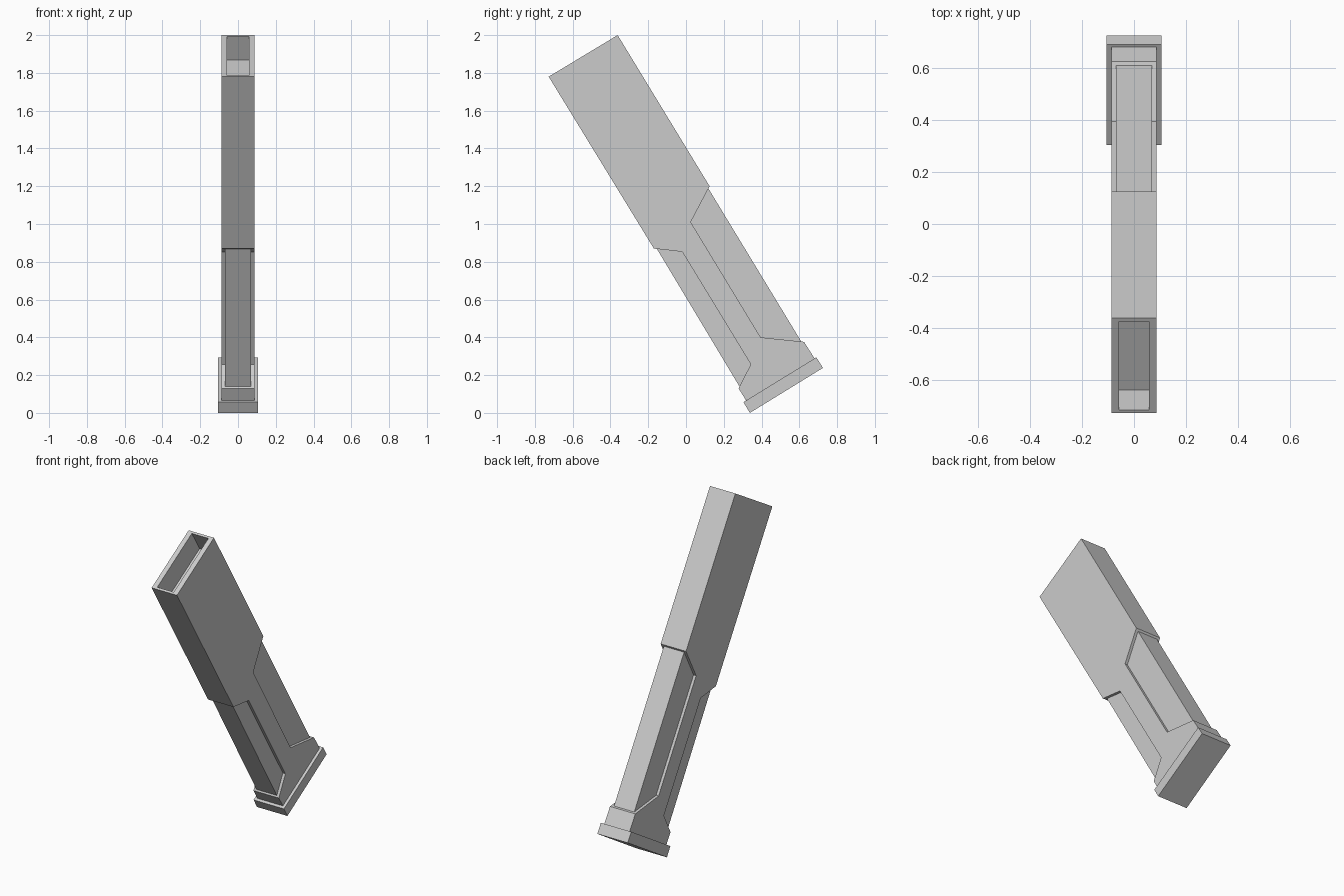
import bpy, bmesh
from mathutils import Vector

if "Cube" in bpy.data.objects:
    bpy.data.objects.remove(bpy.data.objects["Cube"])

AXIS = Vector((0, 0.524, -0.852))  # direction down the tilted tube


def prism(name, profile, half_width, mouth=False):
    """Extrude a (y, z) side profile symmetrically along x."""
    bm = bmesh.new()
    face = bm.faces.new([bm.verts.new((-half_width, y, z)) for y, z in profile])
    ext = bmesh.ops.extrude_face_region(bm, geom=[face], use_keep_orig=True)
    new = [v for v in ext["geom"] if isinstance(v, bmesh.types.BMVert)]
    bmesh.ops.translate(bm, verts=new, vec=(2 * half_width, 0, 0))
    bmesh.ops.recalc_face_normals(bm, faces=bm.faces[:])
    if mouth:
        # recessed opening in the top end
        bm.normal_update()
        top = max(bm.faces, key=lambda f: f.calc_center_median().z)
        bmesh.ops.inset_individual(bm, faces=[top], thickness=0.02)
        for v in top.verts:
            v.co.x = 0.057 if v.co.x > 0 else -0.057
        floor = bmesh.ops.extrude_discrete_faces(bm, faces=[top])["faces"][0]
        bmesh.ops.translate(bm, verts=floor.verts[:], vec=AXIS * 0.146)
    mesh = bpy.data.meshes.new(name)
    bm.to_mesh(mesh)
    bm.free()
    obj = bpy.data.objects.new(name, mesh)
    bpy.context.collection.objects.link(obj)
    return obj


# Outer shell with hollow mouth, side cut-outs and flared foot
prism("outer_shell", [
    (-0.362, 2.0), (-0.727, 1.78), (-0.17, 0.87), (-0.02, 0.853),
    (0.343, 0.257), (0.278, 0.13), (0.318, 0.066), (0.682, 0.286),
    (0.625, 0.376), (0.395, 0.40), (0.025, 1.01), (0.125, 1.20)],
    0.0875, mouth=True)

# Narrower inner core showing in the cut-outs
prism("inner_core", [
    (0.09, 1.235), (-0.178, 0.908), (0.307, 0.10), (0.63, 0.345)], 0.07)

# Base plate
prism("base_plate", [
    (0.304, 0.057), (0.338, 0.0), (0.725, 0.238), (0.69, 0.294)], 0.105)
